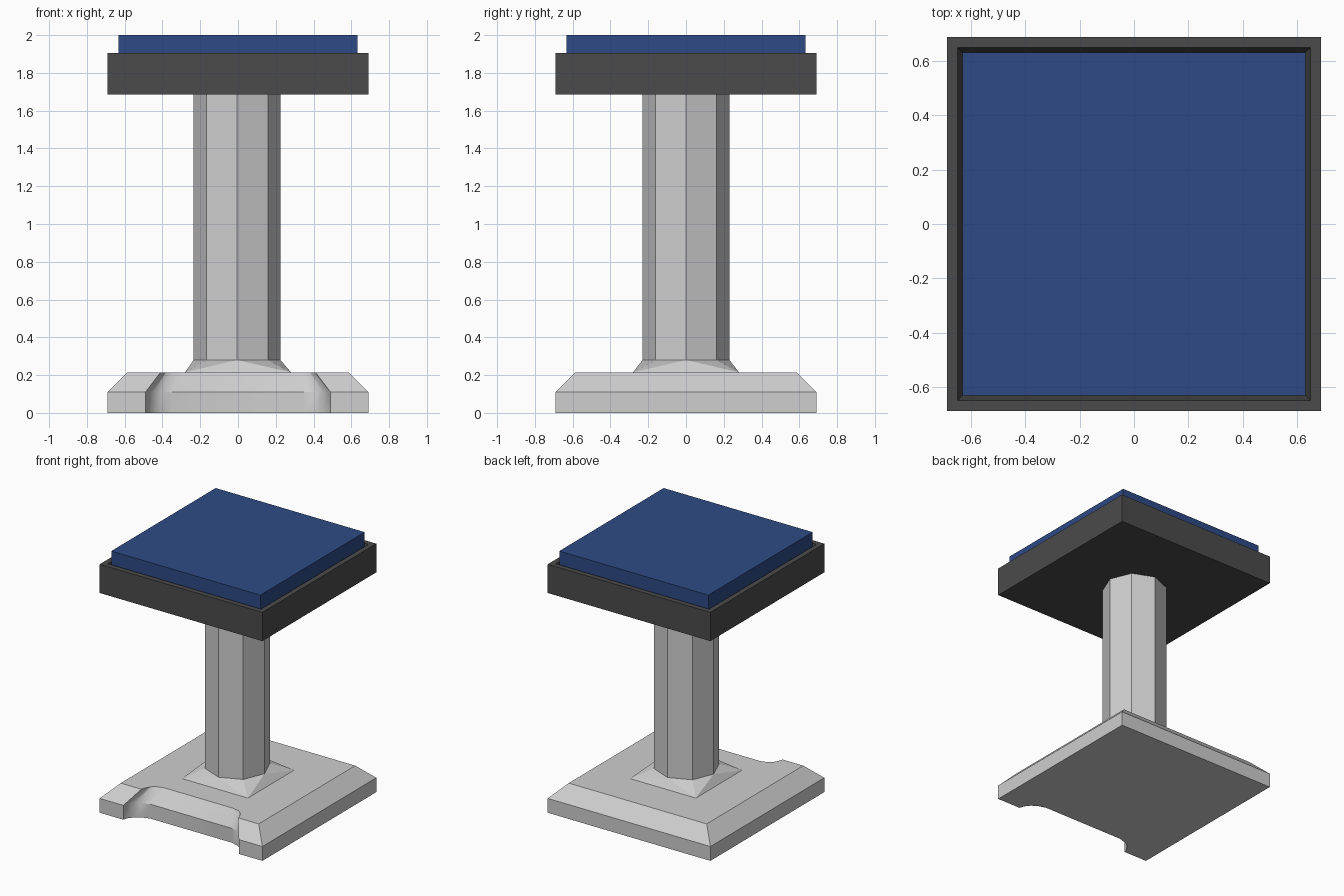
import bpy, bmesh, math

if "Cube" in bpy.data.objects:
    bpy.data.objects.remove(bpy.data.objects["Cube"])


def material(name, rgb):
    m = bpy.data.materials.new(name)
    m.diffuse_color = (*rgb, 1)
    m.use_nodes = True
    m.node_tree.nodes["Principled BSDF"].inputs["Base Color"].default_value = m.diffuse_color
    return m


stone = material("light_grey", (0.62, 0.62, 0.62))
dark = material("dark_grey", (0.07, 0.07, 0.07))
blue = material("blue", (0.027, 0.068, 0.235))


def square(h, z):
    return [(-h, -h, z), (h, -h, z), (h, h, z), (-h, h, z)]


def octagon(r, z):
    return [(r * math.cos(i * math.pi / 4) - 0.005, r * math.sin(i * math.pi / 4), z)
            for i in range(8)]


def finish(name, bm, mat):
    bmesh.ops.recalc_face_normals(bm, faces=bm.faces)
    mesh = bpy.data.meshes.new(name)
    bm.to_mesh(mesh)
    bm.free()
    ob = bpy.data.objects.new(name, mesh)
    bpy.context.collection.objects.link(ob)
    mesh.materials.append(mat)
    return ob


def loft(name, rings, mat):
    """Skin matching rings from bottom to top and cap both ends."""
    bm = bmesh.new()
    vs = [[bm.verts.new(p) for p in r] for r in rings]
    n = len(vs[0])
    for a, b in zip(vs, vs[1:]):
        for i in range(n):
            j = (i + 1) % n
            bm.faces.new((a[i], a[j], b[j], b[i]))
    bm.faces.new(vs[0][::-1])
    bm.faces.new(vs[-1])
    return finish(name, bm, mat)


# Base: bevelled square plinth with a scooped toe recess at the front
def plinth(h, half_scoop, z):
    left = [(x, y, z) for x, y in half_scoop]
    right = [(-x, y, z) for x, y in reversed(half_scoop)]
    return [(-h, -h, z)] + left + right + [(h, -h, z), (h, h, z), (-h, h, z)]


low = [(-.49, -.69), (-.48, -.655), (-.45, -.615), (-.41, -.587), (-.345, -.567)]
high = [(-.41, -.585), (-.40, -.55), (-.38, -.515), (-.35, -.49), (-.29, -.475)]
base = loft("base", [plinth(.69, low, 0), plinth(.69, low, .11),
                     plinth(.585, high, .215)], stone)
bpy.context.view_layer.objects.active = base
base.select_set(True)
bpy.ops.object.shade_smooth_by_angle(angle=math.radians(30))

# Collar: square foot folding up into the octagonal post
bm = bmesh.new()
foot = [bm.verts.new(p) for p in square(.28, .215)]   # -x-y, +x-y, +x+y, -x+y
ring = [bm.verts.new(p) for p in octagon(.23, .28)]
for k in range(4):
    a, b = foot[k], foot[(k + 1) % 4]
    start, mid, end = (ring[(5 + 2 * k + d) % 8] for d in range(3))
    bm.faces.new((a, b, mid))
    bm.faces.new((a, mid, start))
    bm.faces.new((b, end, mid))
bm.faces.new(foot[::-1])
bm.faces.new(ring)
finish("post_collar", bm, stone)

# Post
loft("post", [octagon(.23, .28), octagon(.23, 1.685)], stone)

# Tray with a shallow recess holding the cushion
loft("seat_tray", [square(.69, 1.685), square(.69, 1.905),
                   square(.65, 1.905), square(.633, 1.83)], dark)
loft("seat_cushion", [square(.632, 1.83), square(.632, 2.0)], blue)
